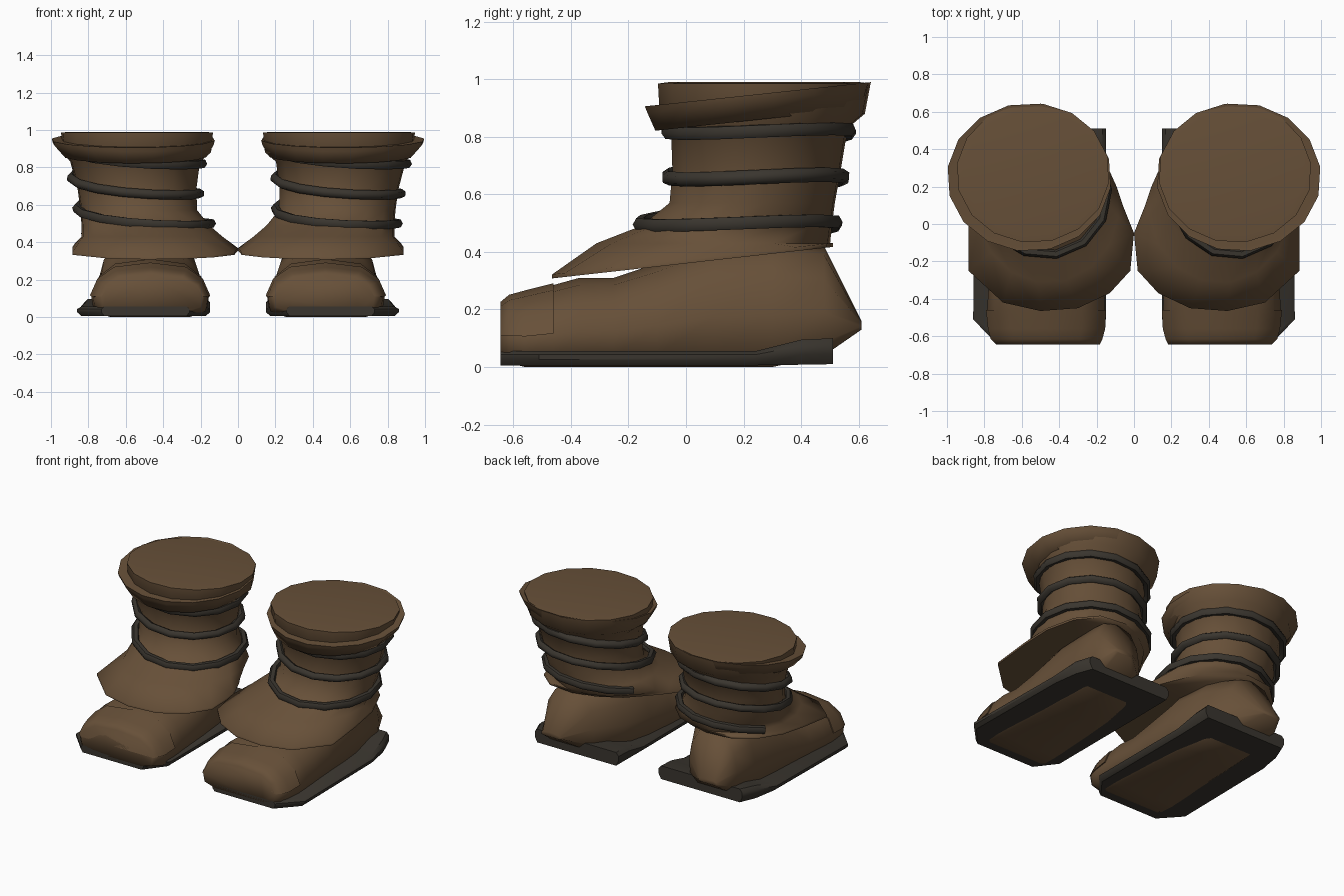
import bpy, bmesh, math

cube = bpy.data.objects.get("Cube")
if cube:
    bpy.data.objects.remove(cube, do_unlink=True)


def material(name, rgb):
    m = bpy.data.materials.new(name)
    m.use_nodes = True
    m.diffuse_color = (*rgb, 1)
    bsdf = next(n for n in m.node_tree.nodes if n.type == 'BSDF_PRINCIPLED')
    bsdf.inputs["Base Color"].default_value = (*rgb, 1)
    return m


LEATHER = material("brown leather", (0.135, 0.08, 0.04))
DARK = material("dark hide", (0.042, 0.036, 0.028))


def smooth(obj, degrees):
    bpy.ops.object.select_all(action='DESELECT')
    obj.select_set(True)
    bpy.context.view_layer.objects.active = obj
    bpy.ops.object.shade_smooth_by_angle(angle=math.radians(degrees))


def loft(name, rings, mat, side, degrees=40):
    """Skin a list of equal rings of points, capped at both ends."""
    bm = bmesh.new()
    rows = [[bm.verts.new((x * side, y, z)) for x, y, z in r] for r in rings]
    n = len(rows[0])
    for a, b in zip(rows, rows[1:]):
        for i in range(n):
            j = (i + 1) % n
            bm.faces.new((a[i], a[j], b[j], b[i]))
    bm.faces.new(rows[0])
    bm.faces.new(rows[-1])
    bmesh.ops.recalc_face_normals(bm, faces=bm.faces)
    me = bpy.data.meshes.new(name)
    bm.to_mesh(me)
    bm.free()
    me.materials.append(mat)
    obj = bpy.data.objects.new(name, me)
    bpy.context.collection.objects.link(obj)
    smooth(obj, degrees)


SIDES = 16


def ellipse(z, cx, cy, rx, ry, slope=0):
    pts = []
    for i in range(SIDES):
        a = math.radians(188) + math.tau * i / SIDES
        y = cy + ry * math.sin(a)
        pts.append((cx + rx * math.cos(a), y, z + slope * (y - cy)))
    return pts


# Shaft rings: height, centre x, centre y, radius x, radius y
SHAFT = [(.43, .46, .095, .38, .41), (.49, .495, .175, .345, .335),
         (.57, .53, .23, .315, .29), (.68, .54, .245, .32, .295),
         (.83, .55, .255, .35, .31), (.88, .54, .265, .4, .36),
         (.985, .54, .272, .41, .373), (.99, .54, .272, .37, .335)]
# Flared skirt rim, seen in plan
RIM = [(0, -.05), (.02, -.25), (.13, -.37), (.3, -.45), (.5, -.465), (.7, -.42),
       (.885, -.25), (.885, 0), (.87, .2), (.8, .38), (.68, .49), (.5, .51),
       (.35, .46), (.22, .36), (.13, .22), (.06, .1)]
# Foot cross-section (unit square) and stations: y, x0, x1, z0, z1
ARCH = [(.16, 0), (.84, 0), (.98, .12), (1, .4), (.94, .7), (.8, .92), (.5, 1),
        (.2, .92), (.06, .7), (0, .4), (.02, .12)]
FOOT = [(-.645, .19, .73, .03, .22), (-.615, .175, .76, .015, .245),
        (-.56, .16, .775, 0, .26), (-.46, .155, .785, 0, .285),
        (-.37, .16, .78, 0, .31), (-.25, .17, .77, 0, .31),
        (-.1, .18, .76, 0, .36), (.1, .2, .75, 0, .44),
        (.3, .25, .73, 0, .45), (.48, .36, .72, .04, .42),
        (.61, .52, .66, .13, .16)]
# Sole cross-section and stations
SLAB = [(.03, 0), (.97, 0), (1, .4), (1, .75), (.97, 1), (.03, 1), (0, .75), (0, .4)]
SOLE = [(-.645, .26, .73, .006, .055), (-.51, .15, .86, .006, .055),
        (.24, .15, .85, .006, .055), (.4, .15, .825, .008, .095),
        (.51, .15, .78, .01, .1)]


def section(st, profile, grow=0):
    y, x0, x1, z0, z1 = st
    x0, x1, z1 = x0 - grow, x1 + grow, z1 + grow
    return [(x0 + u * (x1 - x0), y, z0 + w * (z1 - z0)) for u, w in profile]


def shaft_at(z):
    """Shaft ellipse at a height, kept between skirt and cuff."""
    z = min(max(z, .49), .79)
    for a, b in zip(SHAFT, SHAFT[1:]):
        if z <= b[0]:
            t = (z - a[0]) / (b[0] - a[0])
            return [p + t * (q - p) for p, q in zip(a[1:], b[1:])]


def binding(name, side):
    """Cord wound down the shaft, turning the same way on both boots."""
    steps = 14
    pts = []
    for i in range(-6, 3 * steps - 7):
        a = math.tau * i / steps
        z = .82 - .16 * i / steps + .04 * math.sin(a)
        cx, cy, rx, ry = shaft_at(z)
        pts.append((side * cx + (rx + .016) * math.cos(a),
                    cy + (ry + .016) * math.sin(a), z))
    cu = bpy.data.curves.new(name, 'CURVE')
    cu.dimensions = '3D'
    cu.bevel_depth = .025
    cu.bevel_resolution = 1
    cu.use_fill_caps = True
    sp = cu.splines.new('POLY')
    sp.points.add(len(pts) - 1)
    for p, co in zip(sp.points, pts):
        p.co = (*co, 1)
    cu.materials.append(DARK)
    obj = bpy.data.objects.new(name, cu)
    bpy.context.collection.objects.link(obj)
    bpy.ops.object.select_all(action='DESELECT')
    obj.select_set(True)
    bpy.context.view_layer.objects.active = obj
    bpy.ops.object.convert(target='MESH')
    smooth(bpy.context.view_layer.objects.active, 60)


for label, side in (("left", 1), ("right", -1)):
    # Sole and foot
    loft(label + "_sole", [section(s, SLAB) for s in SOLE], DARK, side)
    loft(label + "_foot", [section(s, ARCH) for s in FOOT], LEATHER, side, 75)
    # Toe cap over the front of the foot
    loft(label + "_toe_cap", [section(s, ARCH[3:10], .006) for s in FOOT[:4]],
         LEATHER, side, 75)
    # Shaft with flared skirt
    rim = [(x, y, .308 + .112 * (y + .465)) for x, y in RIM]
    lip = [(x, y, z + .014) for x, y, z in rim]
    loft(label + "_shaft", [rim, lip] + [ellipse(*r) for r in SHAFT],
         LEATHER, side, 85)
    # Tilted cuff
    loft(label + "_cuff", [ellipse(.865, .55, .255, .33, .3, .107),
                           ellipse(.86, .55, .255, .385, .365, .107),
                           ellipse(.925, .56, .25, .434, .388, .107),
                           ellipse(.948, .56, .25, .44, .397, .107),
                           ellipse(.945, .56, .25, .41, .372, .107)],
         LEATHER, side, 85)
    # Wound cord
    binding(label + "_binding", side)
